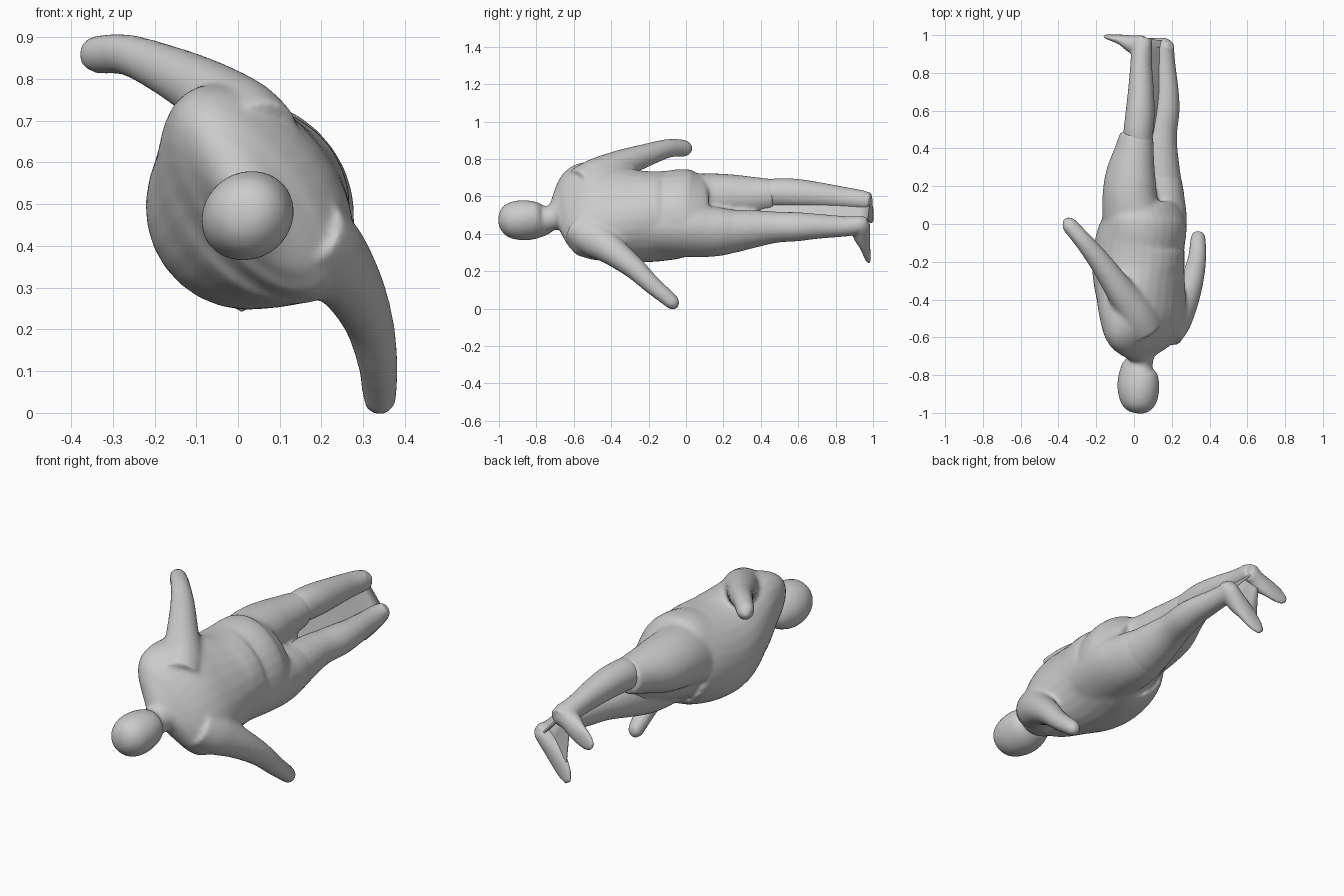
import bpy, bmesh, math
from mathutils import Vector

# The figure lies along y, rolled about its length: SIDE runs shoulder to shoulder
SIDE = Vector((0.58, 0, -0.81)).normalized()
SEG = 28


def catmull(p, q, r, s, t):
    return [0.5 * (2 * b + (c - a) * t + (2 * a - 5 * b + 4 * c - d) * t * t
                   + (3 * b - a - 3 * c + d) * t ** 3)
            for a, b, c, d in zip(p, q, r, s)]


def loft(bm, sections, steps=6):
    """Smooth tube through (x, y, z, half width, half depth) sections."""
    n = len(sections)
    pts = []
    for i in range(n - 1):
        four = [sections[min(max(j, 0), n - 1)] for j in range(i - 1, i + 3)]
        pts += [catmull(*four, k / steps) for k in range(steps)]
    pts.append(sections[-1])
    rings = []
    for i, p in enumerate(pts):
        a, b = pts[max(i - 1, 0)], pts[min(i + 1, len(pts) - 1)]
        t = (Vector(b[:3]) - Vector(a[:3])).normalized()
        u = (SIDE - t * SIDE.dot(t)).normalized()
        v = t.cross(u)
        ring = []
        for k in range(SEG):
            w = 2 * math.pi * k / SEG
            ring.append(bm.verts.new(Vector(p[:3]) + u * max(p[3], .004) * math.cos(w)
                                     + v * max(p[4], .004) * math.sin(w)))
        rings.append(ring)
    for r0, r1 in zip(rings, rings[1:]):
        for k in range(SEG):
            j = (k + 1) % SEG
            bm.faces.new((r0[k], r0[j], r1[j], r1[k]))
    bm.faces.new(rings[0][::-1])
    bm.faces.new(rings[-1])


def add_object(name, bm):
    me = bpy.data.meshes.new(name)
    bm.to_mesh(me)
    bm.free()
    ob = bpy.data.objects.new(name, me)
    bpy.context.collection.objects.link(ob)
    return ob


def part(name, lofts, voxel=0.011, smooth=5):
    """Fuse several lofts into one smooth skin."""
    bm = bmesh.new()
    for s in lofts:
        loft(bm, s)
    bmesh.ops.recalc_face_normals(bm, faces=bm.faces)
    ob = add_object(name, bm)
    m = ob.modifiers.new("fuse", 'REMESH')
    m.mode = 'VOXEL'
    m.voxel_size = voxel
    m.use_smooth_shade = True
    m = ob.modifiers.new("soften", 'SMOOTH')
    m.factor = 0.5
    m.iterations = smooth


def sheet(name, edge_a, edge_b):
    """Thin cloth stretched between two lines of points."""
    bm = bmesh.new()
    rows = [[bm.verts.new(Vector(a[:3]).lerp(Vector(b[:3]), k / 6)) for k in range(7)]
            for a, b in zip(edge_a, edge_b)]
    for r0, r1 in zip(rows, rows[1:]):
        for k in range(6):
            bm.faces.new((r0[k], r0[k + 1], r1[k + 1], r1[k]))
    ob = add_object(name, bm)
    ob.data.shade_smooth()
    m = ob.modifiers.new("thickness", 'SOLIDIFY')
    m.thickness = 0.01
    m.offset = 0


# Head and neck
head = [(.03, -1.004, .475, .012, .012), (.03, -.992, .475, .052, .055),
        (.028, -.955, .475, .089, .091), (.024, -.89, .473, .104, .112),
        (.022, -.82, .472, .098, .114), (.022, -.765, .474, .08, .097),
        (.034, -.725, .482, .067, .068), (.038, -.69, .495, .085, .07),
        (.04, -.62, .51, .12, .09)]

# Loose jacket from the collar to the hem
torso = [(.035, -.715, .49, .05, .045), (.036, -.69, .498, .12, .065),
         (.04, -.655, .507, .21, .09), (.045, -.6, .517, .275, .135),
         (.047, -.5, .525, .297, .183), (.037, -.38, .508, .276, .214),
         (.023, -.24, .492, .247, .243), (.033, -.1, .498, .24, .238),
         (.058, -.02, .513, .245, .212), (.064, .03, .512, .24, .192),
         (.064, .07, .512, .225, .165), (.06, .095, .51, .19, .135)]

# Jacket fronts hanging over the thighs: to the knee on one side, fading on the other
panel_a = [(0, -.2, .555, .13, .165), (-.01, 0, .57, .14, .165),
           (-.022, .14, .582, .137, .15), (-.018, .26, .59, .123, .137),
           (.002, .39, .6, .1, .107), (.015, .475, .604, .086, .09)]
panel_b = [(.1, -.2, .43, .14, .165), (.128, 0, .42, .135, .16),
           (.128, .12, .413, .132, .147), (.128, .22, .413, .118, .133),
           (.131, .34, .425, .09, .1)]
panel_mid = [(.03, -.2, .48, .16, .19), (.035, 0, .485, .16, .165),
             (.03, .15, .483, .14, .115), (.04, .28, .495, .1, .07),
             (.06, .38, .51, .06, .03)]

# Arms held away from the sides
upper_arm = [(.06, -.56, .655, .105, .095), (.01, -.47, .705, .105, .095),
             (-.075, -.35, .77, .08, .076), (-.18, -.2, .825, .061, .059),
             (-.268, -.09, .858, .051, .047), (-.333, -.015, .858, .047, .042),
             (-.353, .008, .855, .038, .036), (-.371, .026, .852, .012, .012)]
lower_arm = [(.16, -.575, .44, .105, .095), (.21, -.49, .38, .108, .1),
             (.268, -.395, .31, .08, .078), (.312, -.28, .22, .061, .06),
             (.334, -.18, .125, .049, .049), (.339, -.09, .05, .043, .041),
             (.339, -.062, .02, .035, .035), (.339, -.048, .002, .012, .012)]
part("jacket_head_and_arms",
     [head, torso, panel_a, panel_b, panel_mid, upper_arm, lower_arm], 0.011, 9)

# Legs with their feet, toes pointing to the front of the body
leg_a = [(-.01, 0, .57, .11, .12), (-.015, .2, .585, .11, .125),
         (0, .32, .592, .1, .11), (.018, .42, .61, .078, .08),
         (.024, .5, .618, .08, .078), (.033, .6, .615, .079, .075),
         (.037, .72, .605, .07, .066), (.038, .84, .592, .061, .056),
         (.042, .93, .58, .055, .055), (.05, .985, .572, .046, .047)]
foot_a = [(.085, .955, .595, .03, .028), (.055, .945, .585, .05, .052),
          (0, .95, .556, .052, .05), (-.06, .974, .525, .052, .029),
          (-.12, .987, .495, .044, .016), (-.155, .994, .477, .02, .01)]
leg_b = [(.12, 0, .42, .12, .13), (.127, .2, .412, .115, .13),
         (.13, .32, .422, .103, .113), (.136, .42, .432, .09, .095),
         (.147, .5, .436, .081, .083), (.164, .6, .438, .077, .077),
         (.17, .7, .44, .067, .067), (.165, .84, .44, .056, .054),
         (.163, .92, .445, .049, .05), (.163, .968, .448, .038, .042)]
foot_b = [(.195, .945, .48, .025, .022), (.172, .935, .455, .045, .048),
          (.12, .938, .4, .052, .048), (.07, .955, .345, .052, .03),
          (.02, .97, .285, .042, .017), (-.005, .98, .25, .018, .01)]
part("upper_leg_and_foot", [leg_a, foot_a], 0.009, 3)
part("lower_leg_and_foot", [leg_b, foot_b], 0.009, 3)

# Cloth stretched between the calves, and on between the ankle and the other foot
sheet("cloth_between_legs", leg_a[1:], leg_b[1:])
sheet("cloth_between_feet", [(.04, .95, .57), (.03, .955, .555), (.01, .96, .54), (0, .965, .53)],
      [p for p in foot_b[1:5]])
